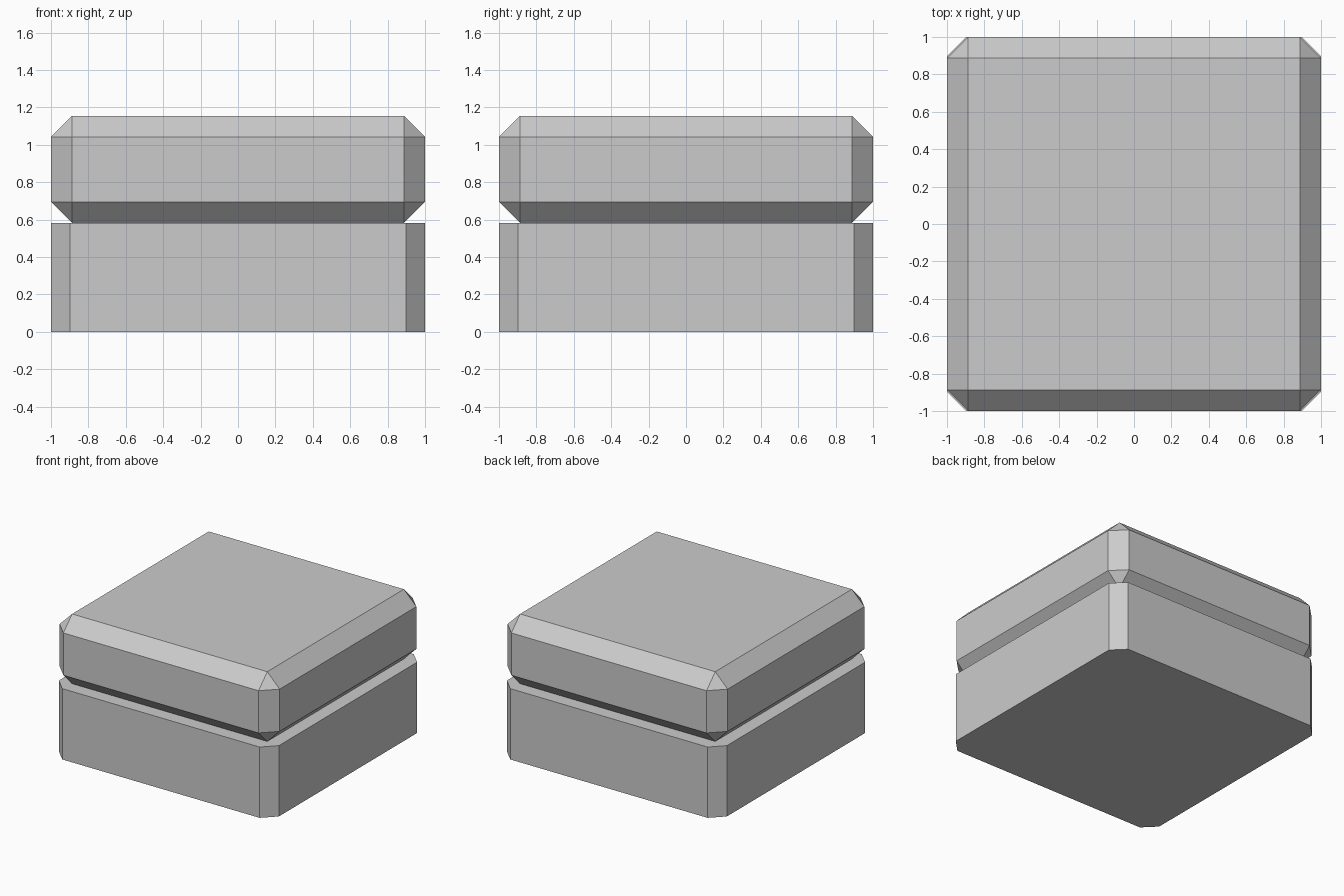
import bpy, bmesh
from mathutils import Matrix

if "Cube" in bpy.data.objects:
    bpy.data.objects.remove(bpy.data.objects["Cube"])


def chamfered_box(name, z0, z1, width, vertical_only):
    """2 x 2 block from z0 to z1 with single-segment chamfers."""
    bm = bmesh.new()
    bmesh.ops.create_cube(bm, size=2)
    bm.transform(Matrix.Translation((0, 0, (z0 + z1) / 2))
                 @ Matrix.Diagonal((1, 1, (z1 - z0) / 2, 1)))
    edges = [e for e in bm.edges
             if not vertical_only or abs(e.verts[0].co.z - e.verts[1].co.z) > 0.1]
    bmesh.ops.bevel(bm, geom=edges, offset=width, offset_type='OFFSET',
                    segments=1, profile=0.5, affect='EDGES')
    bmesh.ops.recalc_face_normals(bm, faces=bm.faces)
    mesh = bpy.data.meshes.new(name)
    bm.to_mesh(mesh)
    bm.free()
    obj = bpy.data.objects.new(name, mesh)
    bpy.context.collection.objects.link(obj)
    return obj


# Lower block: only the upright corners are cut
chamfered_box("base_block", 0.0, 0.582, 0.103, True)

# Upper block: every edge is cut
chamfered_box("top_block", 0.582, 1.155, 0.113, False)
